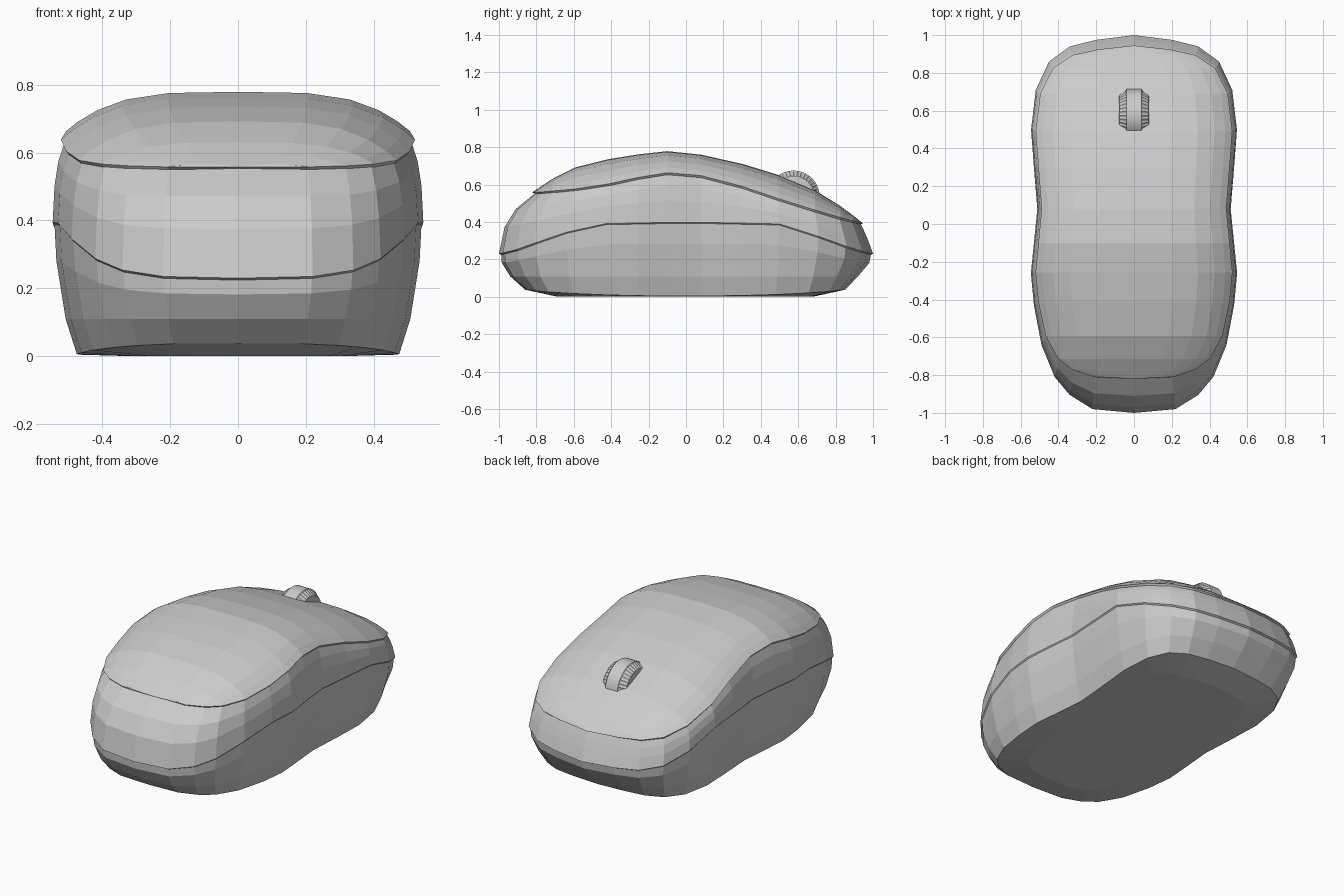
import bpy, bmesh, math

if "Cube" in bpy.data.objects:
    bpy.data.objects.remove(bpy.data.objects["Cube"])

# Half plan outline (x, y), from the nose round to the palm end
OUTLINE = [(0, 1), (.2, .975), (.34, .94), (.45, .86), (.52, .71), (.545, .5),
           (.53, .3), (.512, .08), (.53, -.1), (.546, -.26), (.53, -.43),
           (.49, -.64), (.42, -.81), (.34, -.905), (.22, -.98), (0, -1)]
# Side profiles (y, z): shell seam and crown line
SEAM = [(-.83, .55), (-.6, .57), (-.4, .60), (-.2, .645), (-.08, .66), (.1, .64),
        (.3, .585), (.55, .50), (.8, .425), (.95, .385)]
CROWN = [(-.82, .56), (-.7, .64), (-.6, .69), (-.36, .75), (-.09, .78), (.15, .752),
         (.45, .67), (.7, .565), (.85, .47), (.95, .39)]


def interp(table, t):
    if t <= table[0][0]:
        return table[0][1]
    for (a, p), (b, q) in zip(table, table[1:]):
        if t <= b:
            return p + (q - p) * (t - a) / (b - a)
    return table[-1][1]


def seam(y):
    return interp(SEAM, y)


def waist(y):
    # height of the widest line, dipping toward both ends
    return interp([(0, .40), (.5, .39), (.72, .32), (.9, .255), (1, .23)], abs(y))


def inset(x, y, sx, rear, front):
    # pull the ends in while leaving the middle in place
    return x * sx, y - y ** 3 * (front if y > 0 else rear)


def make_object(name, bm):
    bmesh.ops.remove_doubles(bm, verts=bm.verts, dist=1e-5)
    bmesh.ops.recalc_face_normals(bm, faces=bm.faces)
    mesh = bpy.data.meshes.new(name)
    bm.to_mesh(mesh)
    bm.free()
    ob = bpy.data.objects.new(name, mesh)
    bpy.context.collection.objects.link(ob)
    return ob


# Lower body: stacked rings from base to seam
full = OUTLINE + [(-x, y) for x, y in OUTLINE[-2:0:-1]]
levels = [
    (.87, .14, .15, lambda y, o: .004 + .034 * o * o),
    (.93, .06, .08, lambda y, o: .11),
    (.98, .015, .02, lambda y, o: .11 + (waist(o) - .11) * .6),
    (.99, .012, .012, lambda y, o: waist(o) - .006),
    (1.0, 0, 0, lambda y, o: waist(o)),
    (.99, .03, .025, lambda y, o: waist(o) + (seam(y) - waist(o)) * .45),
    (.97, .09, .045, lambda y, o: waist(o) + (seam(y) - waist(o)) * .75),
    (.935, .19, .065, lambda y, o: seam(y)),
]
bm = bmesh.new()
rings = []
for sx, rear, front, zf in levels:
    ring = []
    for x, o in full:
        px, py = inset(x, o, sx, rear, front)
        ring.append(bm.verts.new((px, py, zf(py, o))))
    rings.append(ring)
n = len(full)
for a, b in zip(rings, rings[1:]):
    for i in range(n):
        j = (i + 1) % n
        bm.faces.new((a[i], a[j], b[j], b[i]))
base = [bm.verts.new((v.co.x * .72, v.co.y * .8, .001)) for v in rings[0]]
for i in range(n):
    j = (i + 1) % n
    bm.faces.new((rings[0][j], rings[0][i], base[i], base[j]))
bm.faces.new(base)
make_object("lower_body", bm)

# Top shell: cross-sections arched between the seam and the crown line
US = [-1, -.93, -.82, -.65, -.4, 0, .4, .65, .82, .93, 1]
bm = bmesh.new()
rows = []
for x, o in OUTLINE:
    w, y = inset(x, o, .955, .18, .055)
    s, c = seam(y) + .006, max(interp(CROWN, y), seam(y) + .006)
    rows.append([bm.verts.new((u * w, y, s + (c - s) * (1 - abs(u) ** 3.8))) for u in US])
for a, b in zip(rows, rows[1:]):
    for i in range(len(US) - 1):
        bm.faces.new((a[i], a[i + 1], b[i + 1], b[i]))
bmesh.ops.dissolve_degenerate(bm, dist=1e-5, edges=bm.edges)
bmesh.ops.recalc_face_normals(bm, faces=bm.faces)
if sum(f.normal.z for f in bm.faces) < 0:
    bmesh.ops.reverse_faces(bm, faces=bm.faces)
shell = make_object("top_shell", bm)
solid = shell.modifiers.new("thickness", "SOLIDIFY")
solid.thickness = .014
solid.offset = -1

# Scroll wheel: smooth centre band with ribbed shoulders
SEG = 80
bm = bmesh.new()
rings = []
for x, r, rib in [(-.08, .09, 0), (-.078, .113, .004), (-.043, .136, .004), (-.04, .14, 0),
                  (.04, .14, 0), (.043, .136, .004), (.078, .113, .004), (.08, .09, 0)]:
    ring = []
    for i in range(SEG):
        t = 2 * math.pi * i / SEG
        rr = r - rib * (i % 2)
        ring.append(bm.verts.new((x, .575 + rr * math.cos(t), .535 + rr * math.sin(t))))
    rings.append(ring)
for a, b in zip(rings, rings[1:]):
    for i in range(SEG):
        j = (i + 1) % SEG
        bm.faces.new((a[i], a[j], b[j], b[i]))
bm.faces.new(rings[0])
bm.faces.new(rings[-1])
make_object("scroll_wheel", bm)
